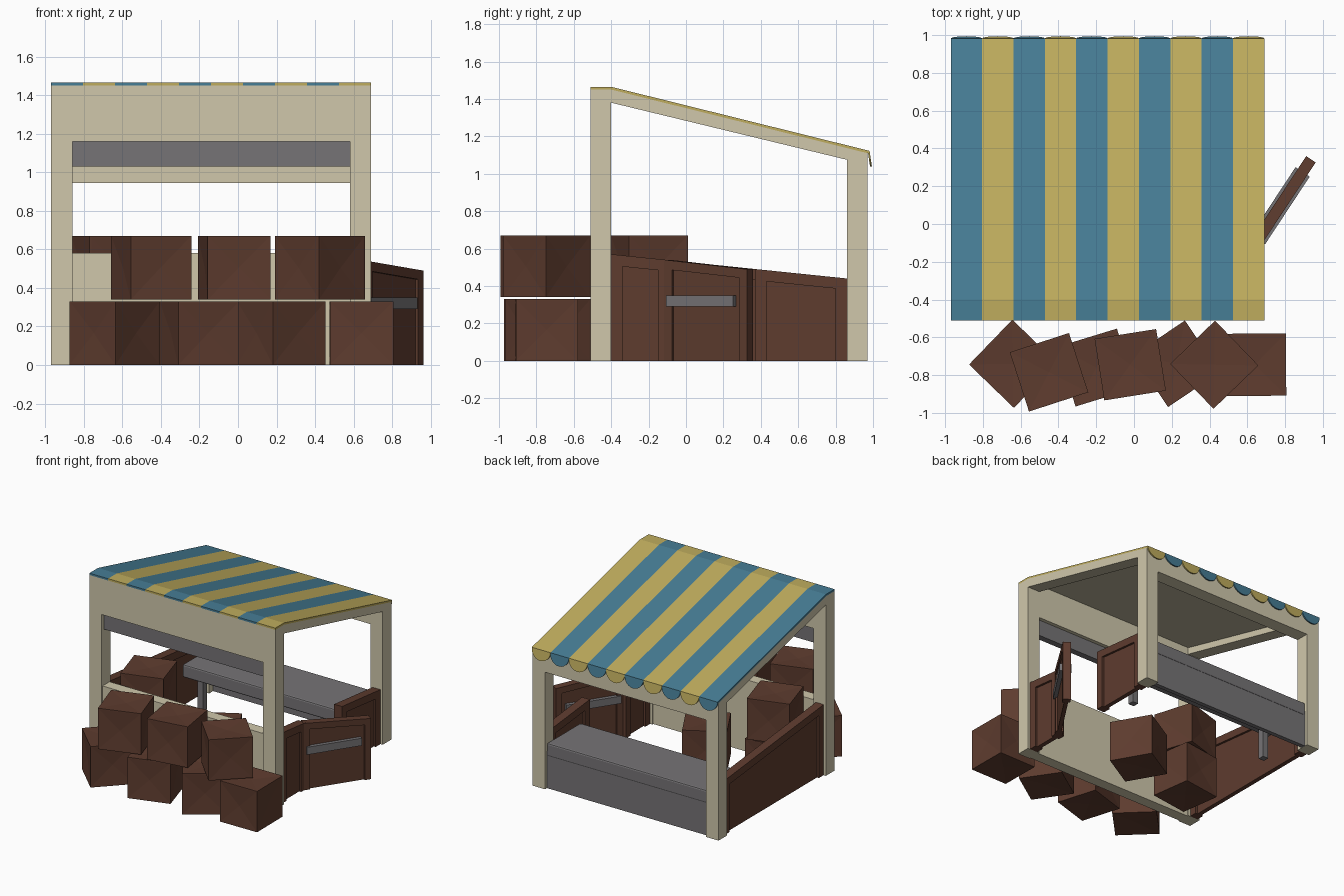
import bpy, bmesh, math
from mathutils import Matrix

if "Cube" in bpy.data.objects:
    bpy.data.objects.remove(bpy.data.objects["Cube"])


def material(name, rgb):
    m = bpy.data.materials.new(name)
    m.diffuse_color = (*rgb, 1)
    m.use_nodes = True
    m.node_tree.nodes["Principled BSDF"].inputs["Base Color"].default_value = m.diffuse_color
    return m


CREAM = material("cream timber", (0.63, 0.575, 0.41))
BROWN = material("brown wood", (0.112, 0.045, 0.028))
GREY = material("grey metal", (0.18, 0.173, 0.18))
BLUE = material("blue cloth", (0.062, 0.205, 0.30))
YELLOW = material("yellow cloth", (0.52, 0.415, 0.11))


def finish(name, bm, mat):
    bmesh.ops.recalc_face_normals(bm, faces=bm.faces)
    me = bpy.data.meshes.new(name)
    bm.to_mesh(me)
    bm.free()
    me.materials.append(mat)
    ob = bpy.data.objects.new(name, me)
    bpy.context.collection.objects.link(ob)
    return ob


def prisms(name, parts, mat):
    """Each part is a (y, z) profile extruded from x0 to x1."""
    bm = bmesh.new()
    for pts, x0, x1 in parts:
        a = [bm.verts.new((x0, y, z)) for y, z in pts]
        b = [bm.verts.new((x1, y, z)) for y, z in pts]
        bm.faces.new(a)
        bm.faces.new(b[::-1])
        for i in range(len(pts)):
            j = (i + 1) % len(pts)
            bm.faces.new((a[i], b[i], b[j], a[j]))
    return finish(name, bm, mat)


def rect(y0, y1, z0, z1):
    return [(y0, z0), (y1, z0), (y1, z1), (y0, z1)]


# main dimensions: outer faces and inner faces of the posts
X0, X1, XI0, XI1 = -0.97, 0.69, -0.86, 0.58
Y0, Y1, YI0, YI1 = -0.51, 0.97, -0.40, 0.86


def roof_z(y):
    return 1.465 - max(0, y + 0.40) * 0.248


def top(y, d=0.015):
    return roof_z(y) - d


# posts and sloping rafters on both sides
for side, a, b in (("left", X0, XI0), ("right", XI1, X1)):
    prisms(side + "_front_post", [(rect(Y0, YI0, 0, top(Y0)), a, b)], CREAM)
    prisms(side + "_back_post", [([(YI1, 0), (Y1, 0), (Y1, top(Y1)), (YI1, top(YI1))], a, b)], CREAM)
    prisms(side + "_rafter", [([(YI0, 1.38), (YI1, 1.075), (YI1, top(YI1)), (YI0, top(YI0))], a, b)], CREAM)

# cross boards between the posts
prisms("front_header", [(rect(Y0, YI0, 1.16, top(Y0)), XI0, XI1)], CREAM)
prisms("front_low_panel", [(rect(Y0 + 0.01, YI0 - 0.01, 0, 0.58), XI0, XI1)], CREAM)
prisms("back_header", [([(YI1, 0.945), (Y1, 0.945), (Y1, top(Y1)), (YI1, top(YI1))], XI0, XI1)], CREAM)
prisms("ceiling", [([(YI0, top(YI0, 0.03)), (YI1, top(YI1, 0.03)), (YI1, top(YI1)), (YI0, top(YI0))], XI0, XI1)], CREAM)
prisms("shutter_strip", [(rect(-0.48, -0.43, 1.03, 1.16), XI0, XI1)], GREY)

# striped awning with a scalloped edge
W = (X1 - X0) / 10
for i in range(10):
    a, mat = X0 + i * W, (BLUE, YELLOW)[i % 2]
    e = Y1 + 0.012
    prisms(f"awning_stripe_{i}", [([(Y0, top(Y0)), (YI0, top(YI0)), (e, top(e)), (e, roof_z(e)),
                                    (YI0, roof_z(YI0)), (Y0, roof_z(Y0))], a, a + W)], mat)
    bm = bmesh.new()
    rings = []
    for dy in (-0.010, 0):
        ring = []
        for k in range(13):
            t = math.pi * k / 12
            drop = 0.08 * math.sin(t)
            ring.append(bm.verts.new((a + W / 2 - W / 2 * math.cos(t),
                                      e + dy + drop * 0.15, roof_z(e) - 0.004 - drop)))
        rings.append(ring)
        bm.faces.new(ring)
    for k in range(13):
        j = (k + 1) % 13
        bm.faces.new((rings[0][k], rings[1][k], rings[1][j], rings[0][j]))
    finish(f"awning_scallop_{i}", bm, mat)


# framed side walls: two stiles, a top rail and a recessed core
def framed(name, x0, x1, y0, y1, height, s=0.06):
    def strip(a, b, lo=None):
        low = (lambda y: 0) if lo is None else (lambda y: height(y) - lo)
        return [(a, low(a)), (b, low(b)), (b, height(b)), (a, height(a))]
    r = (x1 - x0) * 0.25
    core = [(y0 + s, 0), (y1 - s, 0), (y1 - s, height(y1 - s) - s), (y0 + s, height(y0 + s) - s)]
    return prisms(name, [(strip(y0, y0 + s), x0, x1), (strip(y1 - s, y1), x0, x1),
                         (strip(y0 + s, y1 - s, s), x0, x1), (core, x0 + r, x1 - r)], BROWN)


def wall_z(y):
    return 0.57 - (y + 0.40) * 0.103


framed("left_wall", -0.95, -0.88, YI0, YI1, wall_z)
framed("right_wall_front", 0.60, 0.67, YI0, -0.09, wall_z)
framed("right_wall_back", 0.60, 0.67, 0.37, YI1, wall_z)

# open door with a grey bar on each face
swing = Matrix.Translation((0.645, -0.10, 0)) @ Matrix.Rotation(math.radians(-33.4), 4, "Z")
door = framed("door", -0.03, 0.03, 0, 0.53, lambda y: 0.54 - y * 0.095, 0.05)
bars = prisms("door_bars", [(rect(0.02, 0.45, 0.29, 0.35), s * 0.015, s * 0.045) for s in (-1, 1)], GREY)
door.matrix_world = swing
bars.matrix_world = swing

# serving counter: softened top, outer apron and inner legs
slab = prisms("counter_top", [(rect(0.52, 0.95, 0.26, 0.365), XI0, XI1)], GREY)
bev = slab.modifiers.new("soft_edge", "BEVEL")
bev.width, bev.segments = 0.012, 2
prisms("counter_apron", [(rect(0.91, 0.945, 0, 0.30), XI0, XI1)], GREY)
prisms("counter_legs", [(rect(0.58, 0.63, 0, 0.27), x, x + 0.05) for x in (-0.77, 0.49)], GREY)

# crates: cubes whose faces dip along an X
S = 0.33
crates = [(-0.64, -0.74, 0, 46), (-0.20, -0.76, 0, 17), (0.225, -0.74, 0, 34), (0.64, -0.745, 0, 0.5),
          (-0.45, -0.785, 1, 18), (-0.02, -0.745, 1, 9), (0.425, -0.745, 1, 44),
          (-0.66, -0.195, 1, 17), (-0.66, -0.195, 0, 8), (-0.12, -0.09, 0, 30)]
for n, (x, y, level, ang) in enumerate(crates):
    bm = bmesh.new()
    bmesh.ops.create_cube(bm, size=S)
    bmesh.ops.inset_individual(bm, faces=bm.faces[:], thickness=0.012)
    faces = [f for f in bm.faces if f.calc_area() > 0.05]
    bmesh.ops.poke(bm, faces=faces, offset=-0.010)
    ob = finish(f"crate_{n}", bm, BROWN)
    ob.location = (x, y, S / 2 + level * 0.34)
    ob.rotation_euler.z = math.radians(ang)
